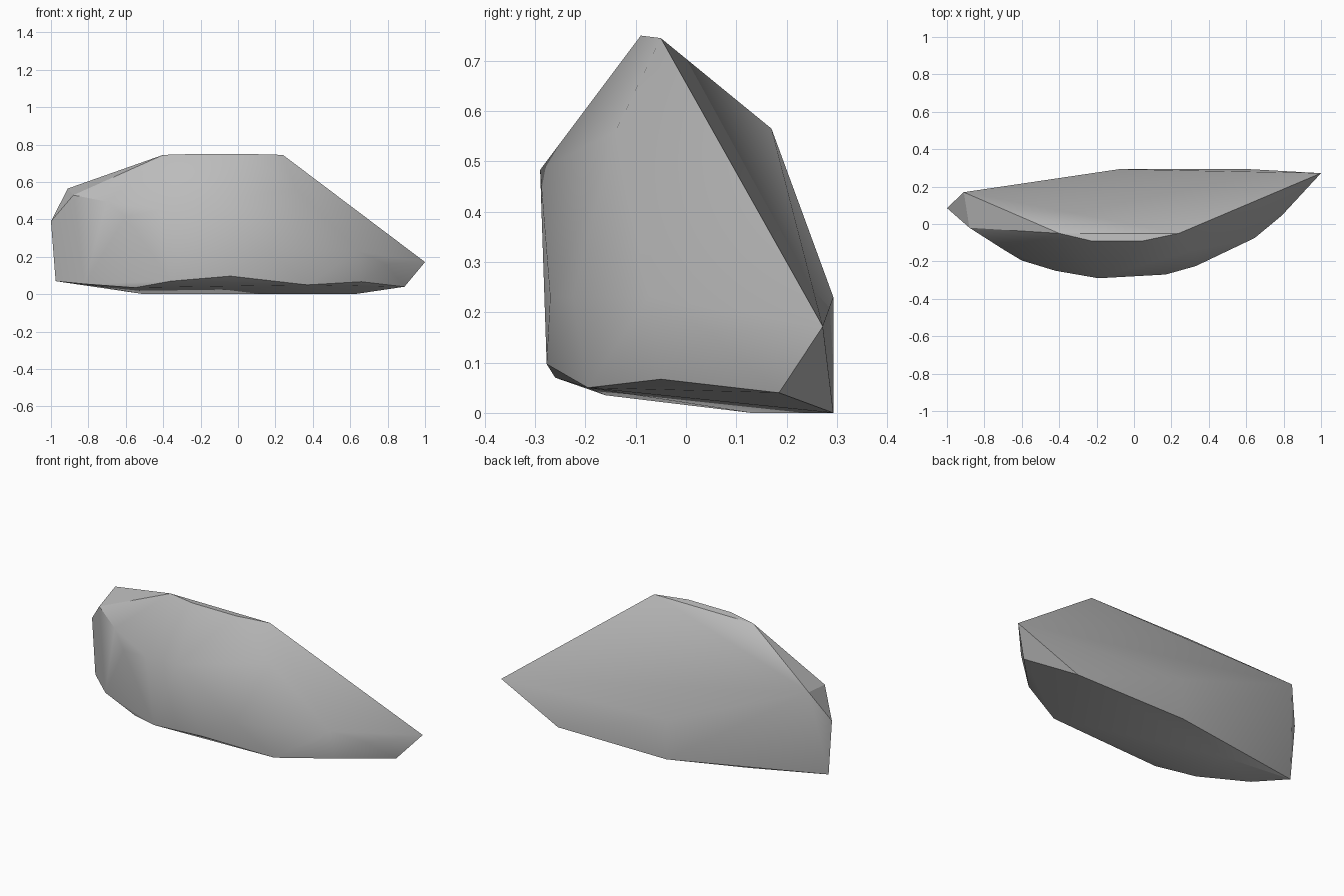
import bpy
import bmesh
import math
from mathutils import Vector

# Remove the default object
default_cube = bpy.data.objects.get("Cube")
if default_cube:
    bpy.data.objects.remove(default_cube, do_unlink=True)


def make_material(name, colour):
    material = bpy.data.materials.new(name)
    material.use_nodes = True
    material.diffuse_color = colour
    material.node_tree.nodes["Principled BSDF"].inputs["Base Color"].default_value = colour
    return material


def hull_object(name, corner_groups, material, sharp_angle):
    """Wrap the chipped corners of a stone in a convex skin."""
    mesh = bpy.data.meshes.new(name)
    bm = bmesh.new()
    for group in corner_groups:
        for corner in group:
            bm.verts.new(Vector(corner))
    result = bmesh.ops.convex_hull(bm, input=bm.verts[:], use_existing_faces=False)
    leftovers = set(result["geom_interior"]) | set(result["geom_unused"])
    loose = [v for v in leftovers if isinstance(v, bmesh.types.BMVert)]
    bmesh.ops.delete(bm, geom=loose, context="VERTS")
    bmesh.ops.recalc_face_normals(bm, faces=bm.faces[:])
    bm.to_mesh(mesh)
    bm.free()
    mesh.materials.append(material)

    stone = bpy.data.objects.new(name, mesh)
    bpy.context.collection.objects.link(stone)
    bpy.ops.object.select_all(action="DESELECT")
    stone.select_set(True)
    bpy.context.view_layer.objects.active = stone
    bpy.ops.object.shade_smooth_by_angle(angle=math.radians(sharp_angle))
    return stone


# Crest along the top
crest = [(-.4, -.05, .745), (-.23, -.09, .75), (.05, -.09, .75), (.24, -.05, .745)]

# Blunt end and pointed end
blunt_end = [(-.91, .17, .565), (-1, .085, .39), (-.88, -.02, .53), (-.975, .08, .07)]
pointed_end = [(1, .272, .172), (.89, .185, .04), (.79, .045, .16)]

# Bulging front, from the blunt end to the pointed end
front_shoulder = [(-.7, -.135, .495), (-.6, -.195, .415), (-.42, -.25, .45),
                  (-.19, -.29, .483), (.31, -.14, .56)]
front_belly = [(.17, -.27, .23), (.33, -.225, .23), (.645, -.075, .23)]

# Lower front rim
front_rim = [(-.82, -.05, .055), (-.55, -.16, .035), (-.36, -.26, .07),
             (-.04, -.277, .097), (.37, -.195, .05), (.66, -.05, .067)]

# Flat base and the back edge above it
base = [(-.5, .13, 0), (-.08, .293, 0), (.62, .293, 0)]
back_edge = [(-.08, .293, .23)]

stone_grey = make_material("stone_grey", (0.5, 0.5, 0.5, 1))
hull_object(
    "rock",
    [crest, blunt_end, pointed_end, front_shoulder, front_belly, front_rim, base, back_edge],
    stone_grey,
    sharp_angle=30,
)
